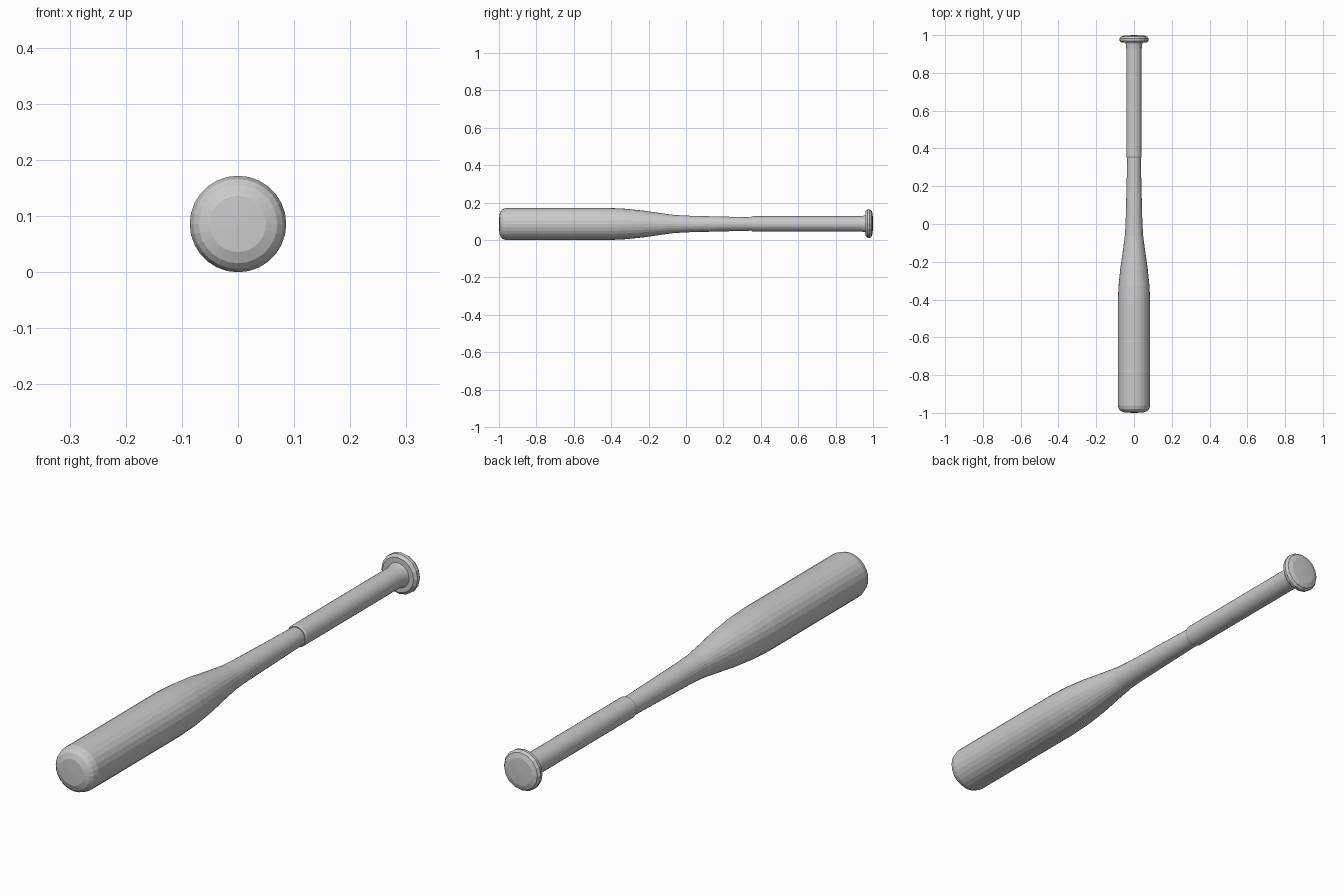
import bpy, bmesh, math

if "Cube" in bpy.data.objects:
    bpy.data.objects.remove(bpy.data.objects["Cube"])

AXIS_Z = 0.086


def lathe(name, profile, sides, z=AXIS_Z):
    """Revolve (radius, y) points about a line parallel to y; zero radius closes to a pole."""
    bm = bmesh.new()
    rings = []
    for r, y in profile:
        if r == 0:
            rings.append([bm.verts.new((0, y, z))] * sides)
        else:
            rings.append([bm.verts.new((r * math.sin(2 * math.pi * i / sides), y,
                                        z + r * math.cos(2 * math.pi * i / sides)))
                          for i in range(sides)])
    for a, b in zip(rings, rings[1:]):
        for i in range(sides):
            j = (i + 1) % sides
            loop = list(dict.fromkeys((a[i], a[j], b[j], b[i])))
            bm.faces.new(loop)
    bmesh.ops.recalc_face_normals(bm, faces=bm.faces)
    mesh = bpy.data.meshes.new(name)
    bm.to_mesh(mesh)
    bm.free()
    obj = bpy.data.objects.new(name, mesh)
    bpy.context.collection.objects.link(obj)
    return obj


# Barrel with rounded end, tapering into the shaft
lathe("barrel", [(0, -1.0), (0.05, -0.998), (0.07, -0.99), (0.08, -0.98),
                 (0.086, -0.96), (0.086, -0.42), (0.082, -0.33), (0.073, -0.24),
                 (0.06, -0.15), (0.048, -0.06), (0.044, 0.02), (0.036, 0.34),
                 (0.035, 0.37), (0, 0.37)], 28)

# Grip sleeve, flaring out towards the knob
lathe("grip", [(0, 0.35), (0.038, 0.35), (0.041, 0.357), (0.041, 0.93),
               (0.043, 0.95), (0.048, 0.965), (0, 0.965)], 28, 0.087)

# Rounded end knob
lathe("knob", [(0, 0.96), (0.045, 0.96), (0.066, 0.96), (0.076, 0.97),
               (0.077, 0.982), (0.07, 0.992), (0.052, 0.998), (0, 1.0)], 16, 0.088)
